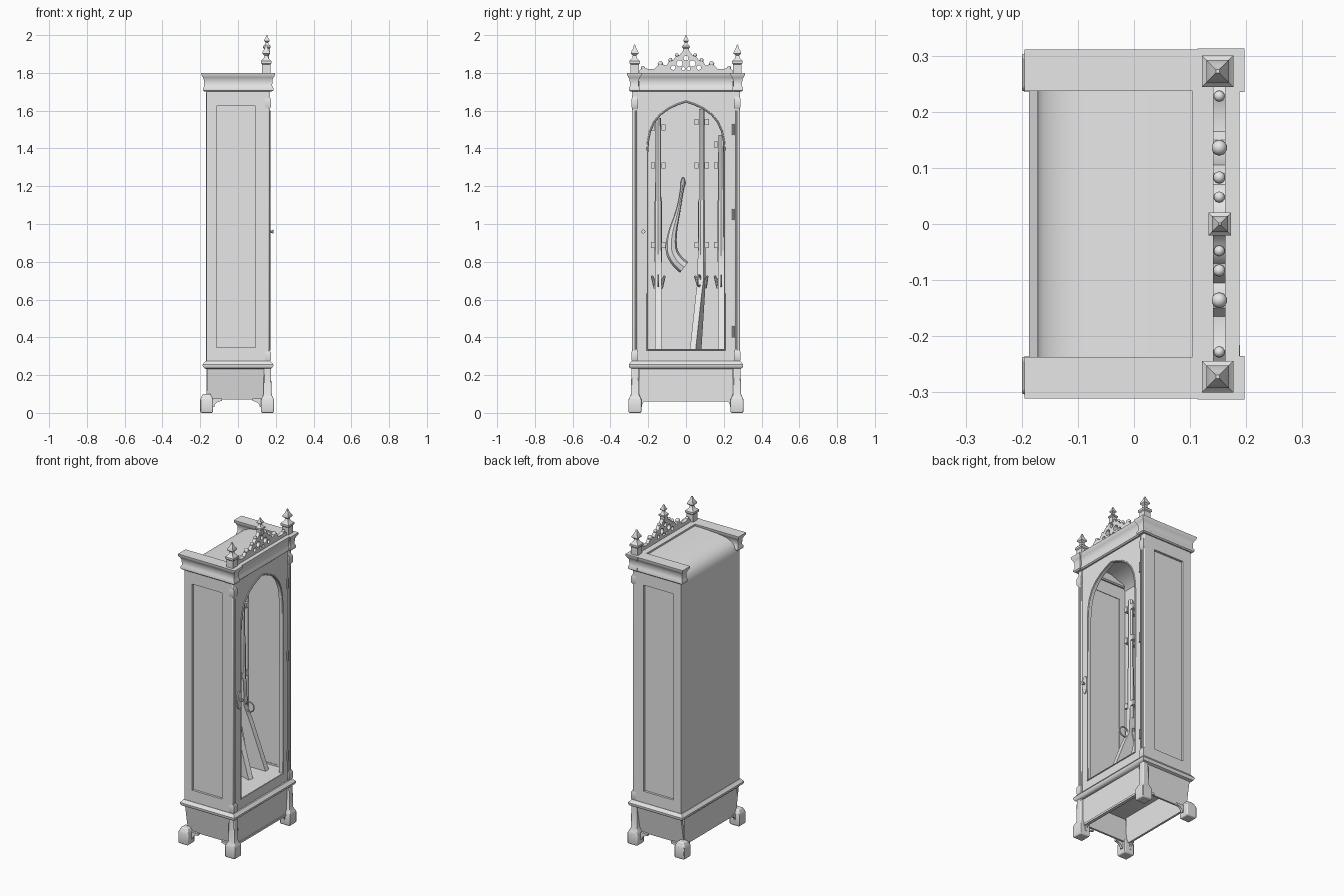
import bpy, bmesh, math
from mathutils import Matrix, Vector

if "Cube" in bpy.data.objects:
    bpy.data.objects.remove(bpy.data.objects["Cube"], do_unlink=True)

GREY = (0.8, 0.8, 0.8, 1)
mat = bpy.data.materials.new("pale_grey")
mat.use_nodes = True
mat.diffuse_color = GREY
mat.node_tree.nodes["Principled BSDF"].inputs["Base Color"].default_value = GREY
parts = []

# Orientations for flat plates: front lies in y-z, side lies in x-z
FRONT = Matrix(((0, 0, 1), (1, 0, 0), (0, 1, 0))).to_4x4()
SIDE = Matrix.Rotation(math.pi / 2, 4, 'X')


def finish(ob):
    ob.data.materials.append(mat)
    parts.append(ob)
    return ob


def loft(name, rings, x=0, y=0, bevel=0):
    """Stack of rectangles given as (half x, half y, z)."""
    bm = bmesh.new()
    loops = [[bm.verts.new((x + sx * hx, y + sy * hy, z))
              for sx, sy in ((-1, -1), (1, -1), (1, 1), (-1, 1))] for hx, hy, z in rings]
    for a, b in zip(loops, loops[1:]):
        for i in range(4):
            j = (i + 1) % 4
            bm.faces.new((a[i], a[j], b[j], b[i]))
    bm.faces.new(loops[0][::-1])
    bm.faces.new(loops[-1])
    me = bpy.data.meshes.new(name)
    bm.to_mesh(me)
    bm.free()
    ob = bpy.data.objects.new(name, me)
    bpy.context.collection.objects.link(ob)
    if bevel:
        mod = ob.modifiers.new("soft_edges", 'BEVEL')
        mod.width, mod.segments = bevel, 2
    return finish(ob)


def box(name, x, y, z, bevel=0):
    """Box from (low, high) ranges."""
    hx, hy = (x[1] - x[0]) / 2, (y[1] - y[0]) / 2
    return loft(name, [(hx, hy, z[0]), (hx, hy, z[1])], sum(x) / 2, sum(y) / 2, bevel)


def from_curve(name, cu, matrix):
    ob = bpy.data.objects.new(name, cu)
    bpy.context.collection.objects.link(ob)
    bpy.ops.object.select_all(action='DESELECT')
    ob.select_set(True)
    bpy.context.view_layer.objects.active = ob
    bpy.ops.object.convert(target='MESH')
    ob = bpy.context.view_layer.objects.active
    ob.data.transform(matrix)
    return finish(ob)


def plate(name, loops, half, matrix):
    """Flat outline with holes, given thickness."""
    cu = bpy.data.curves.new(name, 'CURVE')
    cu.dimensions, cu.fill_mode, cu.extrude = '2D', 'BOTH', half
    for loop in loops:
        sp = cu.splines.new('POLY')
        sp.points.add(len(loop) - 1)
        for p, (u, v) in zip(sp.points, loop):
            p.co = (u, v, 0, 1)
        sp.use_cyclic_u = True
    return from_curve(name, cu, matrix)


def tube(name, pts, radius, radii=None, kind='POLY', cyclic=False, matrix=Matrix()):
    cu = bpy.data.curves.new(name, 'CURVE')
    cu.dimensions, cu.bevel_depth, cu.bevel_resolution = '3D', radius, 2
    cu.use_fill_caps = True
    sp = cu.splines.new(kind)
    sp.points.add(len(pts) - 1)
    for i, p in enumerate(pts):
        sp.points[i].co = (*p, 1)
        sp.points[i].radius = radii[i] if radii else 1
    sp.use_cyclic_u = cyclic
    if kind == 'NURBS':
        sp.use_endpoint_u, sp.order_u = True, 3
    return from_curve(name, cu, matrix)


def rect(u, v):
    return [(u[0], v[0]), (u[1], v[0]), (u[1], v[1]), (u[0], v[1])]


def circle(u, v, r, n=14, squash=1):
    return [(u + r * math.cos(t * math.tau / n), v + r * squash * math.sin(t * math.tau / n))
            for t in range(n)]


def mirrored(half):
    """Mirror an outline that ends on the centre line."""
    return half + [(-u, v) for u, v in reversed(half[:-1])]


def at(x=0, y=0, z=0):
    return Matrix.Translation((x, y, z))


# Rounded back and roof in one bent shell
shell = [(0.17, 1.79), (0.05, 1.787), (-0.04, 1.78), (-0.1, 1.766), (-0.14, 1.747),
         (-0.162, 1.72), (-0.17, 1.69), (-0.17, 0.25)]
inner = [(-0.155, 0.25), (-0.155, 1.69), (-0.125, 1.725), (-0.04, 1.755), (0.17, 1.76)]
plate("back_and_roof", [shell + inner], 0.262, SIDE)

# Side walls with sunken panels, and front corner posts
for s, tag in ((1, "left"), (-1, "right")):
    plate(tag + "_side_frame", [rect((-0.168, 0.145), (0.26, 1.72)),
          rect((-0.115, 0.092), (0.345, 1.625))], 0.0125, at(y=s * 0.2745) @ SIDE)
    box(tag + "_side_panel", (-0.13, 0.11), sorted((s * 0.265, s * 0.273)), (0.33, 1.64))
    box(tag + "_corner_post", (0.13, 0.166), sorted((s * 0.252, s * 0.287)), (0.26, 1.72), 0.006)
    tube(tag + "_colonnette", [(0.163, s * 0.271, z) for z in (0.33, 1.6)], 0.009)
    for z in (0.3, 1.64):
        loft(tag + "_post_block", [(0.006, 0.01, z - 0.035), (0.016, 0.018, z - 0.02),
             (0.016, 0.018, z + 0.02), (0.008, 0.012, z + 0.035)], 0.158, s * 0.271)

# Arched door with a raised rim
arch = mirrored([(0.205, 0.335), (0.205, 1.38), (0.2, 1.44), (0.19, 1.49), (0.168, 1.54),
                 (0.135, 1.58), (0.09, 1.612), (0.045, 1.633), (0, 1.648)])
plate("door_frame", [rect((-0.253, 0.253), (0.265, 1.715)), arch], 0.012, at(x=0.151) @ FRONT)
tube("door_rim", [(u, v, 0) for u, v in arch], 0.005, cyclic=True, matrix=at(x=0.163) @ FRONT)
plate("latch_plate", [circle(0, 0, 0.02, 16, 2.8)], 0.004, at(0.166, -0.226, 0.955) @ FRONT)
tube("door_knob", [(0.165, -0.226, 0.96), (0.178, -0.226, 0.96), (0.189, -0.226, 0.96)],
     0.011, [0.5, 0.6, 1])
for z in (0.43, 1.05, 1.5):
    tube("door_hinge", [(0.166, 0.25, z - 0.03), (0.166, 0.25, z + 0.03)], 0.006)

# Cabinet floor and base moulding
box("cabinet_floor", (-0.16, 0.145), (-0.265, 0.265), (0.25, 0.335))
loft("base_moulding", [(0.168, 0.285, 0.232), (0.18, 0.298, 0.238), (0.187, 0.303, 0.248),
                       (0.187, 0.303, 0.256), (0.172, 0.289, 0.274)])

# Cornice: a front rail and two longer side rails
cornice = [(0, 1.702), (0.007, 1.708), (0.007, 1.72), (0.001, 1.73), (0.002, 1.762),
           (0.008, 1.776), (0.016, 1.788), (0.017, 1.80)]
loft("front_cornice", [(0.025 + o, 0.25, z) for o, z in cornice], 0.146)
for s in (1, -1):
    loft("side_cornice", [(0.178 + o, 0.02 + o, z) for o, z in cornice], 0, s * 0.274)
    loft("cornice_corner", [(0.025 + o, 0.022 + o, z) for o, z in cornice], 0.155, s * 0.274)

# Plinth: straight front and back boards, inward sloping sides
box("front_apron", (0.145, 0.16), (-0.25, 0.25), (0.065, 0.24))
box("front_apron_lip", (0.145, 0.165), (-0.25, 0.25), (0.06, 0.072))
box("back_apron", (-0.168, -0.155), (-0.255, 0.255), (0.065, 0.24))
for s in (1, -1):
    plate("side_apron", [[(s * 0.285, 0.24), (s * 0.255, 0.07), (s * 0.243, 0.07),
          (s * 0.27, 0.24)]], 0.155, at(x=-0.01) @ FRONT)

# Feet with curved brackets beside them
foot = [(0.031, 0), (0.034, 0.008), (0.034, 0.07), (0.03, 0.08), (0.021, 0.1)]
quarter = [(0, 0.075), (0, 0.03)] + [(0.05 - 0.04 * math.cos(a), 0.03 + 0.033 * math.sin(a))
                                     for a in (0, 0.4, 0.8, 1.2, 1.57)] + [(0.05, 0.075)]
for s in (1, -1):
    for x, d in ((0.156, -1), (-0.166, 1)):
        rings = foot + [(0.019, 0.24)] if x > 0 else foot
        loft("foot", [(r, r, z) for r, z in rings], x, s * 0.27, 0.005)
        plate("foot_side_bracket", [[(x + d * (0.03 + u), v) for u, v in quarter]],
              0.008, at(y=s * 0.262) @ SIDE)
        plate("foot_cross_bracket", [[(s * (0.24 - u * 0.6), v) for u, v in quarter]],
              0.006, at(x=x - 0.004) @ FRONT)

# Pinnacles
spire = [(0.022, 0), (0.022, 0.048), (0.028, 0.054), (0.028, 0.066), (0.013, 0.08),
         (0.009, 0.095), (0.02, 0.105), (0.02, 0.113), (0.01, 0.13), (0.003, 0.152)]
for s in (1, -1):
    loft("corner_pinnacle", [(r, r, 1.797 + z) for r, z in spire], 0.149, s * 0.272)
loft("centre_pinnacle", [(r * 0.72, r * 0.72, 1.897 + z * 0.68) for r, z in spire], 0.153)

# Pierced crest with knobs along its slopes
crest = mirrored([(0.245, 1.795), (0.245, 1.815), (0.225, 1.83), (0.2, 1.82), (0.165, 1.822),
                  (0.15, 1.84), (0.125, 1.845), (0.105, 1.838), (0.09, 1.86), (0.07, 1.865),
                  (0.055, 1.885), (0.035, 1.892), (0.018, 1.915), (0, 1.92)])
holes = [circle(0, 1.878, 0.013)]
for s in (1, -1):
    holes += [circle(s * 0.034, 1.85, 0.017), circle(s * 0.068, 1.828, 0.012),
              circle(s * 0.014, 1.822, 0.009)]
plate("pierced_crest", [crest] + holes, 0.011, at(x=0.152) @ FRONT)
for s in (1, -1):
    for y, z, r in ((0.228, 1.828, 0.01), (0.136, 1.848, 0.014), (0.083, 1.868, 0.011),
                    (0.048, 1.894, 0.01)):
        bpy.ops.mesh.primitive_uv_sphere_add(segments=10, ring_count=6, radius=r,
                                             location=(0.152, s * y, z))
        bpy.context.object.name = "crest_knob"
        finish(bpy.context.object)

# Three long guns on the rack, butts leaning towards the door
butt = [(-0.018, 0.86), (0.018, 0.86), (0.024, 0.7), (0.06, 0.62), (0.17, 0.337),
        (0.06, 0.337), (-0.005, 0.62), (-0.022, 0.72)]
for y, top, turn in ((0.083, 1.61, -0.28), (-0.147, 1.56, 0), (0.186, 1.47, 0)):
    m = at(-0.1, y) @ Matrix.Rotation(turn, 4, 'Z')
    tube("gun_barrel", [(0, 0, 0.8), (0, 0, 1.12), (0, 0, 1.13), (0, 0, top)], 0.02,
         [1, 0.95, 0.8, 0.75], matrix=m)
    plate("gun_stock", [butt], 0.016, m @ SIDE)
    tube("trigger_guard", [(0.05 + u, 0, v) for u, v in circle(0, 0.7, 0.03)], 0.004,
         cyclic=True, matrix=m)
    for s in (1, -1):
        tube("gun_lock", [(-0.01, s * 0.018, 0.66), (0, s * 0.024, 0.7), (0.01, s * 0.034, 0.725)],
             0.01, [0.7, 1, 0.6], matrix=m)
    for z in (0.89, 1.31, min(1.54, top - 0.05)):
        for s in (1, -1):
            box("rack_peg", (-0.156, -0.085), (y + s * 0.027 - 0.011, y + s * 0.027 + 0.011),
                (z - 0.016, z + 0.016))

# Curved horn hanging on the back wall
tube("hanging_horn", [(-0.13, -0.015, 1.25), (-0.13, -0.015, 1.22), (-0.13, -0.02, 1.19),
     (-0.125, -0.04, 1.07), (-0.12, -0.08, 0.93), (-0.115, -0.075, 0.82), (-0.115, -0.01, 0.77)],
     0.036, [0.1, 0.45, 0.22, 0.3, 0.75, 0.95, 1], kind='NURBS')

# Smooth shading with crisp edges
bpy.ops.object.select_all(action='DESELECT')
for ob in parts:
    ob.select_set(True)
bpy.context.view_layer.objects.active = parts[0]
bpy.ops.object.shade_smooth_by_angle(angle=math.radians(35))
